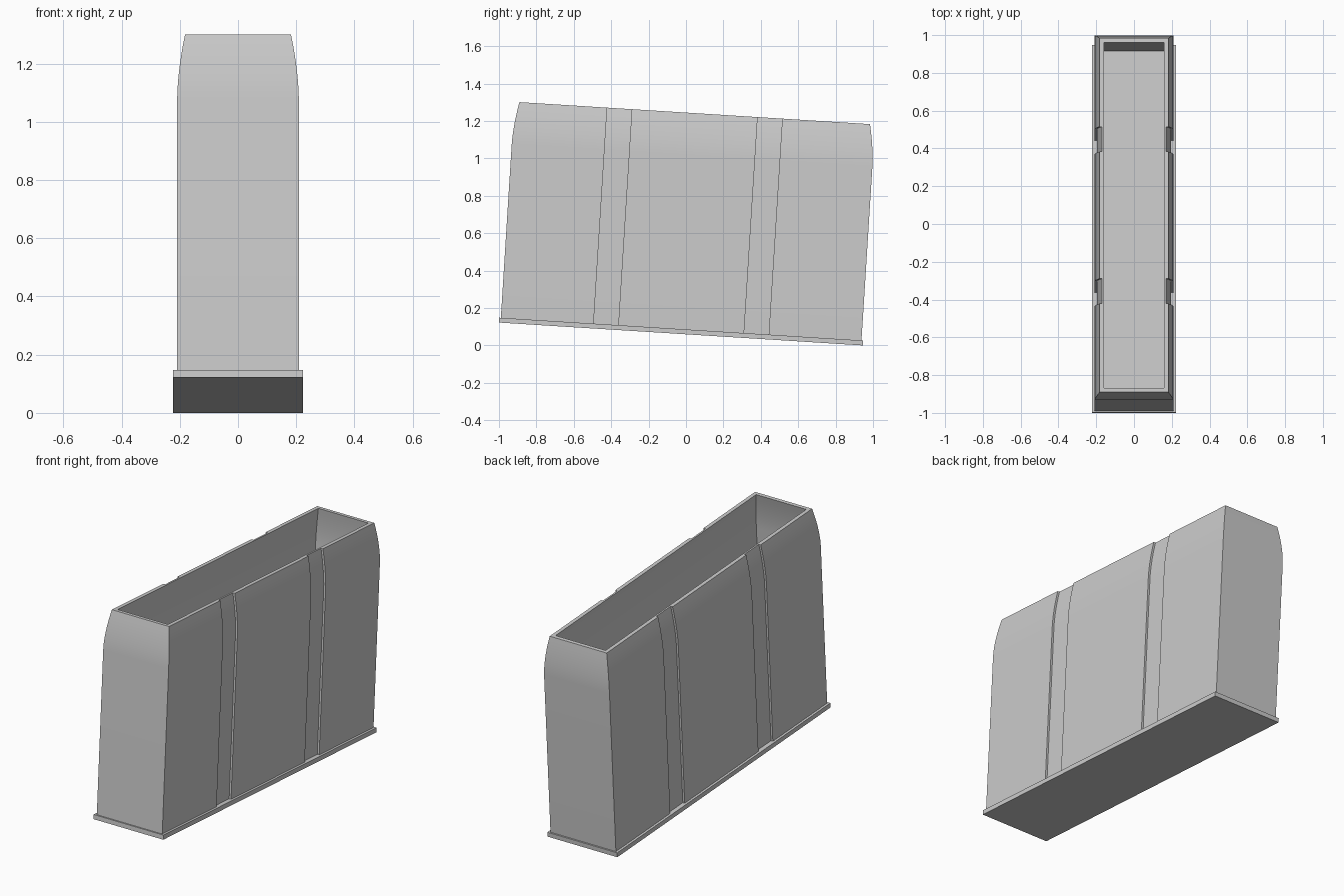
import bpy, bmesh, math

if "Cube" in bpy.data.objects:
    bpy.data.objects.remove(bpy.data.objects["Cube"])

TILT = math.radians(-3.59)
BASE = (0, -0.0275, 0.061)
TOP, BEND = 1.183, 0.96        # body height and start of the inward curve
HX, HY = 0.209, 0.966          # body half width and half length
WALL, DEPTH = 0.022, 0.012     # wall thickness and groove depth
G0, G1 = 0.337, 0.469          # groove limits along the side


def add_object(name, bm):
    bmesh.ops.recalc_face_normals(bm, faces=bm.faces)
    me = bpy.data.meshes.new(name)
    bm.to_mesh(me)
    bm.free()
    ob = bpy.data.objects.new(name, me)
    bpy.context.collection.objects.link(ob)
    ob.location = BASE
    ob.rotation_euler = (TILT, 0, 0)
    return ob


def section(v, inset, depth):
    """Closed outline at height v, with two side grooves per side."""
    off = inset + 0.027 * (max(0, v - BEND) / (TOP - BEND)) ** 1.7
    x, y = HX - off, HY - off
    d = depth
    side = [(x, -y), (x, -G1), (x - d, -G1), (x - d, -G0), (x, -G0),
            (x, G0), (x - d, G0), (x - d, G1), (x, G1), (x, y)]
    pts = side + [(-px, -py) for px, py in side]
    return [(px, py, v) for px, py in pts]


# Hollow body: outer skin upward, over the rim, then inner skin downward
bm = bmesh.new()
heights = [0.025] + [BEND + (TOP - BEND) * i / 7 for i in range(8)]
loops = [section(v, 0, DEPTH) for v in heights]
loops += [section(v, WALL, 0) for v in reversed(heights)]
rings = [[bm.verts.new(p) for p in loop] for loop in loops]
n = len(rings[0])
for a, b in zip(rings, rings[1:] + rings[:1]):
    for i in range(n):
        j = (i + 1) % n
        bm.faces.new((a[i], a[j], b[j], b[i]))
bmesh.ops.remove_doubles(bm, verts=bm.verts, dist=1e-5)
body = add_object("hollow_body", bm)
bpy.context.view_layer.objects.active = body
body.select_set(True)
bpy.ops.object.shade_smooth_by_angle(angle=math.radians(25))

# Base plate, also the floor of the body
bm = bmesh.new()
bmesh.ops.create_cube(bm, size=1)
bmesh.ops.scale(bm, vec=(0.446, 1.949, 0.026), verts=bm.verts)
bmesh.ops.translate(bm, vec=(0, 0, 0.013), verts=bm.verts)
add_object("base_plate", bm)
